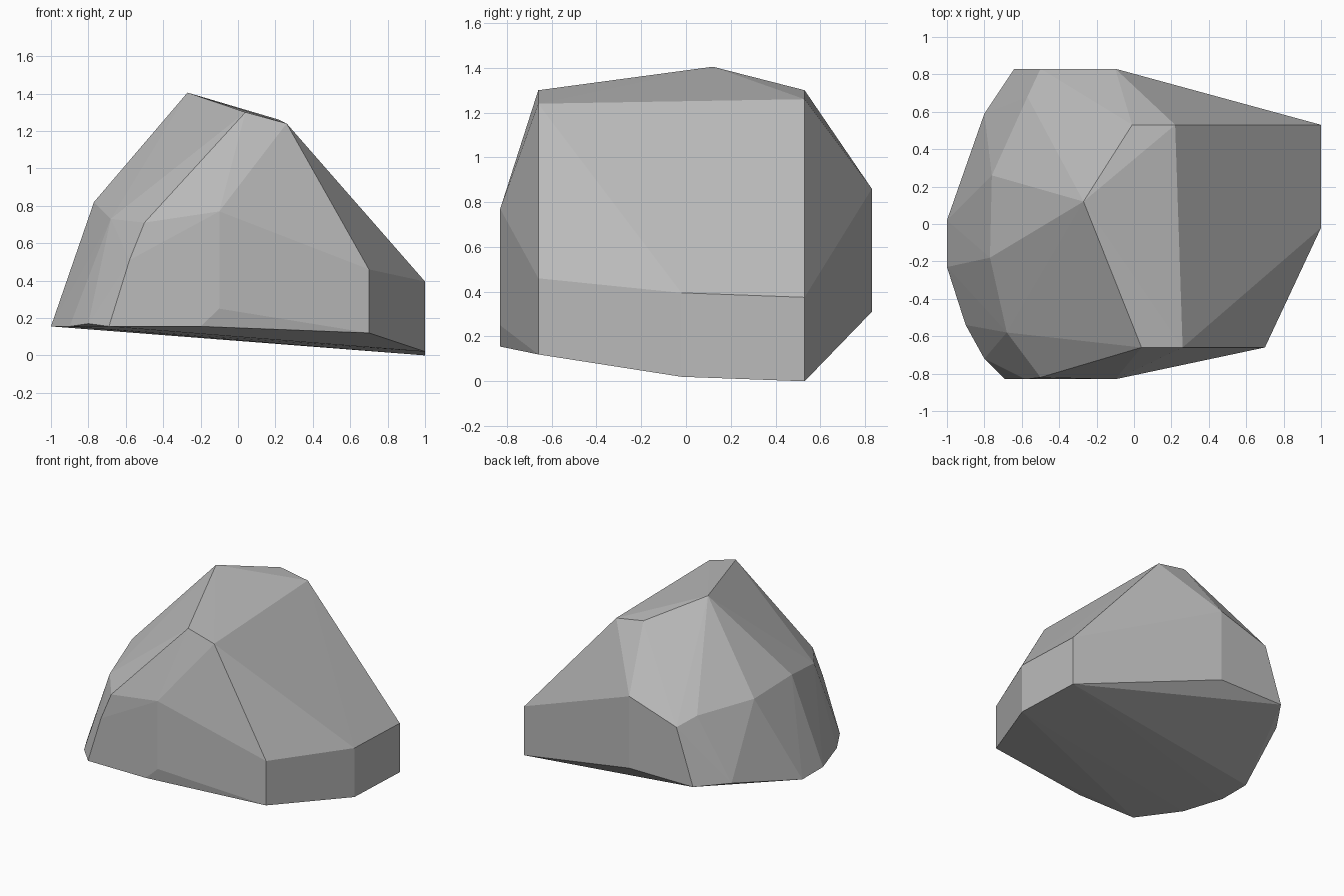
import bpy
import bmesh

cube = bpy.data.objects.get("Cube")
if cube:
    bpy.data.objects.remove(cube, do_unlink=True)

# Stone colour
stone = bpy.data.materials.new("grey stone")
stone.use_nodes = True
grey = (0.5, 0.5, 0.5, 1)
stone.diffuse_color = grey
stone.node_tree.nodes["Principled BSDF"].inputs["Base Color"].default_value = grey

# Corners of the boulder, ring by ring
base = [(-.64, .83, .31), (-.80, .59, .29), (-1, .02, .155), (-1, -.23, .155),
        (-.90, -.54, .155), (-.80, -.72, .17), (-.69, -.83, .155), (-.20, -.83, .155),
        (.70, -.66, .12), (1, -.02, .02), (1, .53, 0), (-.10, .83, .31)]
shoulder = [(-.10, .83, .86), (-.50, .83, .73), (-.57, .68, .78), (-.76, .26, .80),
            (-.77, -.18, .82), (-.68, -.58, .73), (-.50, -.82, .71), (-.58, -.83, .51),
            (-.10, -.83, .77), (-.10, -.83, .25), (.70, -.66, .46), (1, -.02, .395),
            (1, .53, .375)]
crown = [(-.27, .12, 1.405), (-.01, .53, 1.30), (.22, .53, 1.26),
         (.26, -.66, 1.24), (.04, -.66, 1.30)]

# Faceted boulder wrapped around its corners
bm = bmesh.new()
for corner in base + shoulder + crown:
    bm.verts.new(corner)
hull = bmesh.ops.convex_hull(bm, input=bm.verts)
loose = [v for v in bm.verts if not v.link_faces]
bmesh.ops.delete(bm, geom=loose, context='VERTS')
bmesh.ops.recalc_face_normals(bm, faces=bm.faces)

mesh = bpy.data.meshes.new("boulder")
bm.to_mesh(mesh)
bm.free()
mesh.materials.append(stone)
boulder = bpy.data.objects.new("boulder", mesh)
bpy.context.collection.objects.link(boulder)
